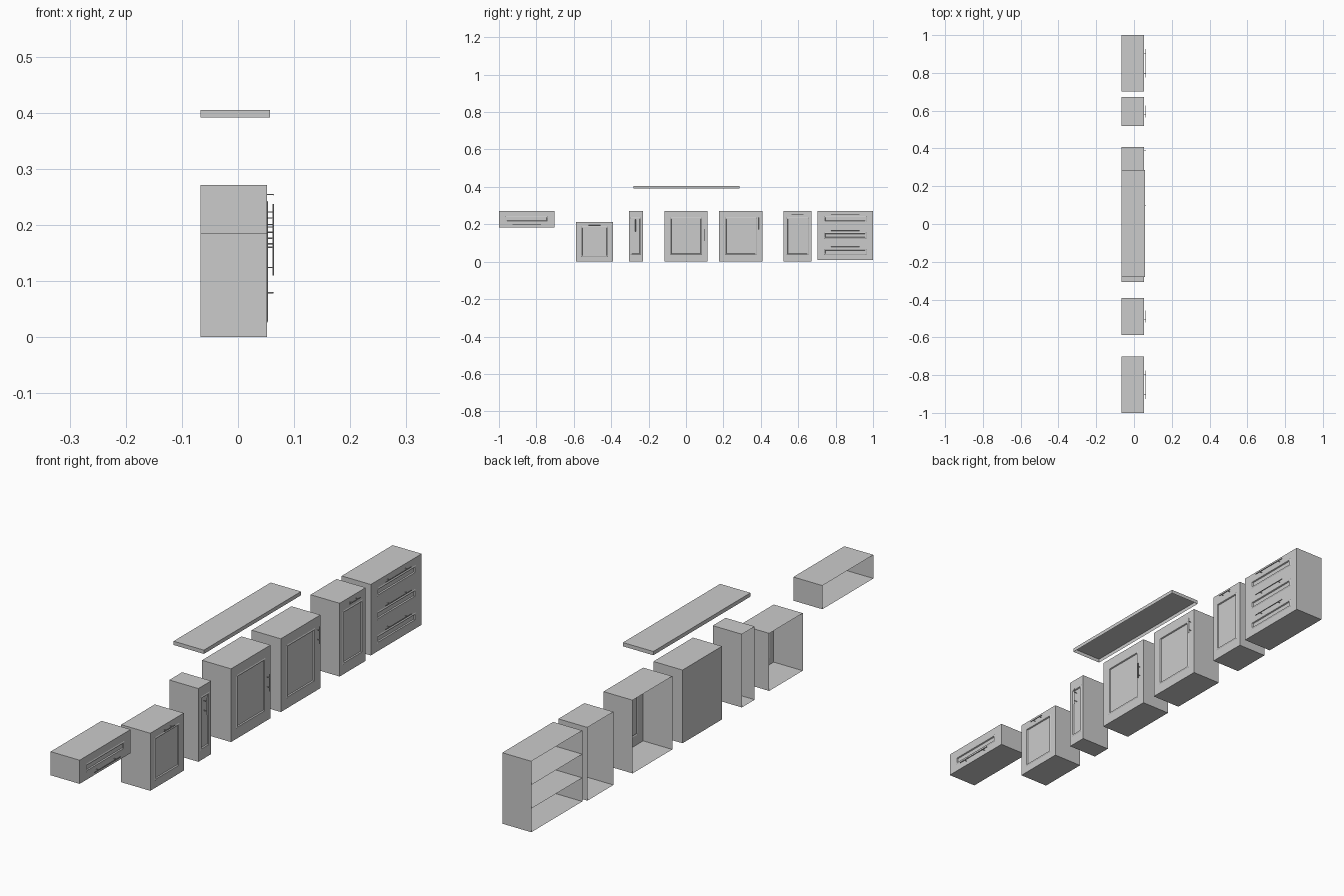
import bpy, bmesh
from mathutils import Vector

if "Cube" in bpy.data.objects:
    bpy.data.objects.remove(bpy.data.objects["Cube"])

BACK, FRONT, TOP = -0.067, 0.052, 0.271
BAR_X, BAR_R = 0.0625, 0.0014


def finish(name, bm):
    bmesh.ops.recalc_face_normals(bm, faces=bm.faces)
    mesh = bpy.data.meshes.new(name)
    bm.to_mesh(mesh)
    bm.free()
    obj = bpy.data.objects.new(name, mesh)
    bpy.context.collection.objects.link(obj)
    return obj


def ring(bm, x, y0, y1, z0, z1):
    return [bm.verts.new((x, y, z)) for y, z in ((y0, z0), (y1, z0), (y1, z1), (y0, z1))]


def bridge(bm, a, b):
    for i in range(4):
        j = (i + 1) % 4
        bm.faces.new((a[i], a[j], b[j], b[i]))


def cabinet(name, y0, y1, z0, z1, iy, iz, closed_back=False):
    """Thin shell, open at the back, with a moulded frame on its front."""
    bm = bmesh.new()
    last = ring(bm, BACK, y0, y1, z0, z1)
    if closed_back:
        bm.faces.new(last[::-1])
    # front profile: (extra inset, offset in x), None is the outer edge
    for inset, dx in ((None, 0), (0, 0), (0.002, 0.0012), (0.006, 0.0012), (0.008, -0.003), (0.010, -0.003)):
        a, b = (0, 0) if inset is None else (iy + inset, iz + inset)
        new = ring(bm, FRONT + dx, y0 + a, y1 - a, z0 + b, z1 - b)
        bridge(bm, last, new)
        last = new
    bm.faces.new(last)
    return finish(name, bm)


def rod(bm, a, b, r):
    a, b = Vector(a), Vector(b)
    d = b - a
    mat = d.to_track_quat('Z', 'Y').to_matrix().to_4x4()
    mat.translation = (a + b) / 2
    bmesh.ops.create_cone(bm, cap_ends=True, segments=12, radius1=r, radius2=r,
                          depth=d.length, matrix=mat)


def handle(name, y, z, half, post, vertical=False):
    """Round bar on two posts."""
    bm = bmesh.new()
    axis = Vector((0, 0, 1)) if vertical else Vector((0, 1, 0))
    c = Vector((BAR_X, y, z))
    rod(bm, c - axis * half, c + axis * half, BAR_R)
    for s in (-post, post):
        p = c + axis * s
        rod(bm, (FRONT - 0.003, p.y, p.z), p, BAR_R * 0.8)
    obj = finish(name, bm)
    bpy.ops.object.select_all(action='DESELECT')
    obj.select_set(True)
    bpy.context.view_layer.objects.active = obj
    bpy.ops.object.shade_smooth_by_angle()


# door cabinets: name, y range, top, frame insets, handle (y, z, vertical)
doors = [
    ("short_cabinet", -0.587, -0.391, 0.213, 0.026, 0.026, (-0.489, 0.196, False)),
    ("narrow_cabinet", -0.306, -0.231, TOP, 0.010, 0.036, (-0.270, 0.194, True)),
    ("wide_cabinet", -0.115, 0.116, TOP, 0.030, 0.036, (0.097, 0.142, True)),
    ("base_cabinet", 0.176, 0.408, TOP, 0.032, 0.036, (0.390, 0.205, True)),
    ("slim_cabinet", 0.520, 0.672, TOP, 0.018, 0.036, (0.596, 0.254, False)),
]
for name, y0, y1, top, iy, iz, (hy, hz, vert) in doors:
    cabinet(name, y0, y1, 0.0, top, iy, iz, closed_back=(name == "wide_cabinet"))
    handle(name + "_handle", hy, hz, 0.032, 0.018, vert)

# stack of three drawers
PITCH = 0.0875
for i in range(3):
    z1 = TOP - i * PITCH
    cabinet(f"drawer_{i + 1}", 0.702, 1.0, z1 - PITCH, z1, 0.036, 0.028)
    handle(f"drawer_{i + 1}_handle", 0.851, z1 - 0.017, 0.076, 0.052)

# single hanging drawer, its handle below the frame
cabinet("hanging_drawer", -1.0, -0.702, TOP - PITCH, TOP, 0.036, 0.028)
handle("hanging_drawer_handle", -0.851, TOP - PITCH + 0.017, 0.076, 0.052)

# worktop slab, open underneath
bm = bmesh.new()
bottom, top = [[bm.verts.new((x, y, z)) for x, y in
                ((BACK, -0.281), (0.057, -0.281), (0.057, 0.287), (BACK, 0.287))]
               for z in (0.391, 0.405)]
bridge(bm, bottom, top)
bm.faces.new(top)
finish("worktop", bm)
